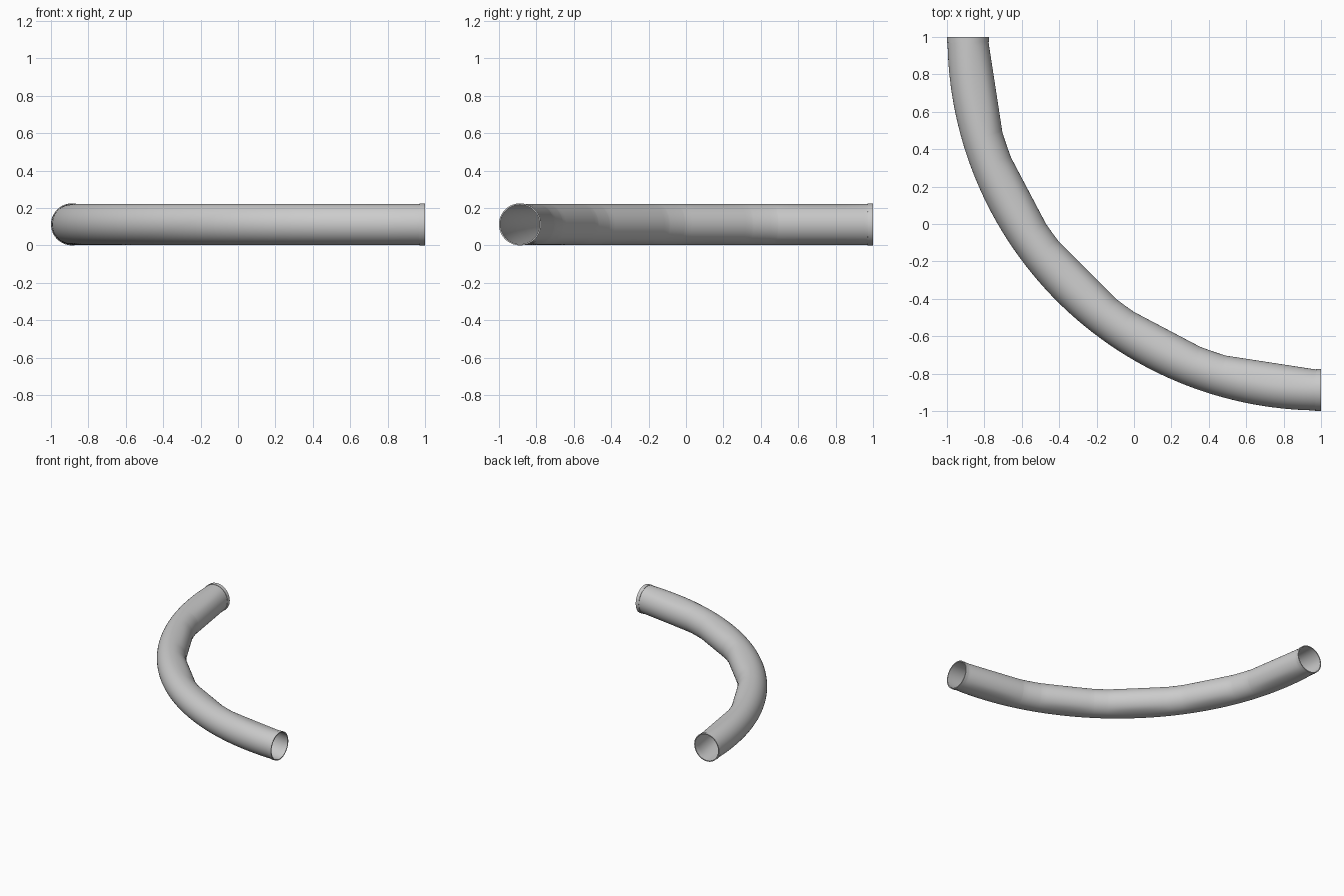
import bpy, bmesh
from math import sin, cos, tau, radians

if "Cube" in bpy.data.objects:
    bpy.data.objects.remove(bpy.data.objects["Cube"])

BEND = 1.8875      # bend radius of the centre line, about the corner (1, 1)
MID_Z = 0.1125
SIDES = 64
# spans (degrees) where the inside of the bend runs straight
FLATS = [(0.9, 16.6), (21.4, 34.2), (37.9, 52.1), (55.8, 68.6), (73.4, 89.1)]


def flat_factor(deg):
    """Radius scale that turns the arc into a chord inside a flat span."""
    for a, b in FLATS:
        if a < deg < b:
            return cos(radians((b - a) / 2)) / cos(radians(deg - (a + b) / 2))
    return 1.0


def sweep(name, stations, flatten=False):
    """Closed shell of revolution from (angle, section radius) stations."""
    bm = bmesh.new()
    rings = []
    for deg, rad in stations:
        ring = []
        t = radians(deg)
        for i in range(SIDES):
            u = tau * i / SIDES
            d = BEND - rad * cos(u)
            if flatten:
                w = min(1, max(0, (cos(u) - 0.1) / 0.6))
                w = w * w * (3 - 2 * w)
                d *= 1 + w * (flat_factor(deg) - 1)
            ring.append(bm.verts.new((1 - d * cos(t), 1 - d * sin(t),
                                      MID_Z + rad * sin(u))))
        rings.append(ring)
    for k, ring in enumerate(rings):
        nxt = rings[(k + 1) % len(rings)]
        for i in range(SIDES):
            j = (i + 1) % SIDES
            bm.faces.new((ring[i], ring[j], nxt[j], nxt[i]))
    bmesh.ops.recalc_face_normals(bm, faces=bm.faces)
    mesh = bpy.data.meshes.new(name)
    bm.to_mesh(mesh)
    bm.free()
    ob = bpy.data.objects.new(name, mesh)
    bpy.context.collection.objects.link(ob)
    bpy.ops.object.select_all(action='DESELECT')
    ob.select_set(True)
    bpy.context.view_layer.objects.active = ob
    bpy.ops.object.shade_smooth_by_angle(angle=radians(30))
    return ob


# Curved pipe: outer wall there, inner wall back
angles = sorted({90 * i / 60 for i in range(61)} | {a for f in FLATS for a in f})
sweep("curved_pipe",
      [(a, 0.1095) for a in angles] + [(a, 0.105) for a in reversed(angles)],
      flatten=True)

# Collar ring at each open end
for name, a, b in (("left_collar", 0, 0.9), ("right_collar", 89.1, 90)):
    sweep(name, [(a, 0.1125), (b, 0.1125), (b, 0.105), (a, 0.105)])
